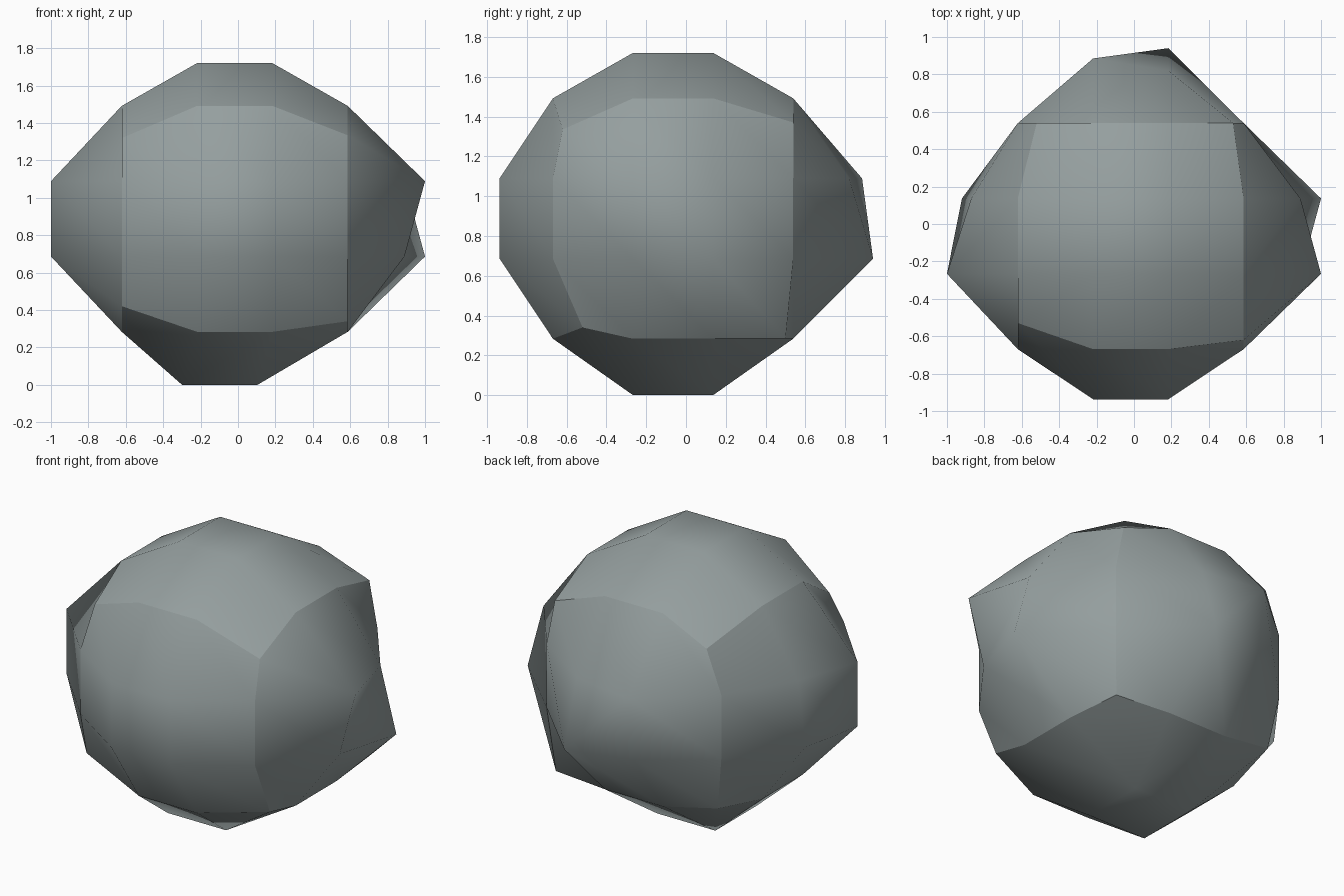
import bpy, bmesh
from mathutils import Vector

if "Cube" in bpy.data.objects:
    bpy.data.objects.remove(bpy.data.objects["Cube"])

# Cube body: three cells per side, then each side is bulged outward
C = Vector((-0.0175, -0.065, 0.8875))
H = 0.604

# Bulged level of the middle points of each side, keyed by (axis, sign)
BULGE = {(0, -1): -1.0, (0, 1): 1.0, (1, -1): -0.937, (1, 1): 0.94,
         (2, -1): 0.0, (2, 1): 1.72}
# Uneven middle points (keyed by lattice position -3, -1, 1, 3)
DENTS = {(3, 1, 1): 0.89, (3, -1, -1): 0.89,
         (-3, 1, 1): -0.87, (-3, 1, -1): -0.92,
         (-1, 3, 1): 0.885, (1, 3, 1): 0.82, (-1, 3, -1): 0.83}
# Corners pulled in
CORNERS = {(3, -3, 3): (0.585, -0.62, 1.335), (-3, -3, 3): (-0.62, -0.53, 1.32),
           (3, -3, -3): (0.585, -0.52, 0.34), (-3, -3, -3): (-0.62, -0.61, 0.42),
           (3, 3, 3): (0.53, 0.54, 1.37), (-3, 3, 3): (-0.52, 0.54, 1.35),
           (3, 3, -3): (0.55, 0.50, 0.285), (-3, 3, -3): (-0.57, 0.50, 0.35)}

bm = bmesh.new()
bmesh.ops.create_cube(bm, size=2)
bmesh.ops.subdivide_edges(bm, edges=bm.edges[:], cuts=2, use_grid_fill=True)
key = {v: tuple(round(c * 3) for c in v.co) for v in bm.verts}
at = {k: v for v, k in key.items()}

# Sharp ridges along the cube edges, smooth within each side
for e in bm.edges:
    a, b = (key[v] for v in e.verts)
    e.smooth = sum(abs(p) == 3 and p == q for p, q in zip(a, b)) < 2
for f in bm.faces:
    f.smooth = True

for v, k in key.items():
    v.co = C + Vector(k) * (H / 3)
    outer = [i for i in range(3) if abs(k[i]) == 3]
    if len(outer) == 3:
        v.co = CORNERS[k]
    elif len(outer) == 1:
        i = outer[0]
        v.co[i] = DENTS.get(k, BULGE[(i, 1 if k[i] > 0 else -1)])
        if i == 2 and k[i] < 0:      # the foot sits slightly to the left
            v.co.x -= 0.08

# Folds across the uneven middle cells
for a, b in (((3, 1, 1), (3, -1, -1)), ((-1, 3, 1), (1, 3, -1))):
    bmesh.ops.connect_verts(bm, verts=[at[a], at[b]])
bmesh.ops.recalc_face_normals(bm, faces=bm.faces[:])

mesh = bpy.data.meshes.new("boulder")
bm.to_mesh(mesh)
bm.free()
rock = bpy.data.objects.new("boulder", mesh)
bpy.context.collection.objects.link(rock)

mat = bpy.data.materials.new("stone grey")
mat.diffuse_color = (0.30, 0.345, 0.345, 1)
mat.use_nodes = True
mat.node_tree.nodes["Principled BSDF"].inputs["Base Color"].default_value = mat.diffuse_color
mesh.materials.append(mat)
